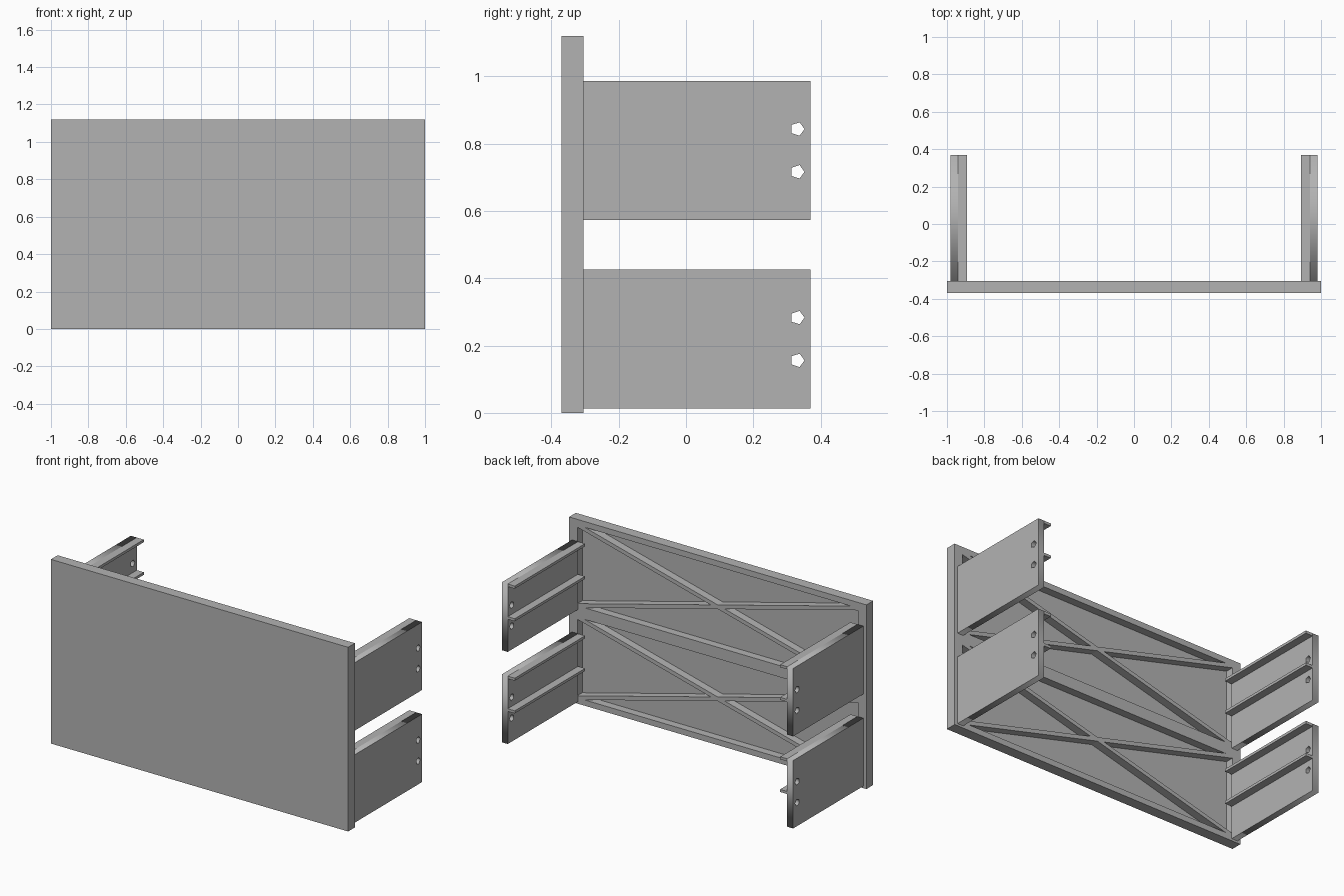
import bpy
from math import atan2, cos, hypot, pi, sin
from mathutils import Matrix

if "Cube" in bpy.data.objects:
    bpy.data.objects.remove(bpy.data.objects["Cube"], do_unlink=True)

# Overall sizes
HEIGHT, FRONT, BACK, REAR = 1.12, -0.37, -0.305, 0.37
SHEET = 0.017            # thickness of the front sheet
RIM_X, RIM_Z = 0.055, 0.035
HALF = HEIGHT / 2        # one bay for each drawer level
BRACE = 0.024
PLATE_IN, PLATE_OUT, FLANGE_IN = 0.94, 0.98, 0.893
PLATE_H, FLANGE_T = 0.413, 0.016
HOLE_Y, HOLE_R = 0.331, 0.021

grey = bpy.data.materials.new("plain_grey")
grey.use_nodes = True
grey.diffuse_color = (0.45, 0.45, 0.45, 1)
grey.node_tree.nodes["Principled BSDF"].inputs["Base Color"].default_value = grey.diffuse_color


def box(name, x, y, z):
    """Axis-aligned box from (low, high) ranges."""
    bpy.ops.mesh.primitive_cube_add(size=1)
    ob = bpy.context.object
    ob.name = name
    spans = (x, y, z)
    ob.data.transform(Matrix.Diagonal([hi - lo for lo, hi in spans] + [1]))
    ob.location = [(lo + hi) / 2 for lo, hi in spans]
    ob.data.materials.append(grey)
    return ob


def plate_mesh():
    """Side plate outline with two five-sided holes, extruded in thickness."""
    curve = bpy.data.curves.new("plate_outline", "CURVE")
    curve.dimensions = "2D"
    curve.fill_mode = "BOTH"
    curve.extrude = (PLATE_OUT - PLATE_IN) / 2
    loops = [[(BACK, 0), (REAR, 0), (REAR, PLATE_H), (BACK, PLATE_H)]]
    for z in (0.143, 0.27):
        loops.append([(HOLE_Y + HOLE_R * cos(2 * pi * i / 5),
                       z + HOLE_R * sin(2 * pi * i / 5)) for i in range(5)])
    for loop in loops:
        spline = curve.splines.new("POLY")
        spline.points.add(len(loop) - 1)
        for point, (u, v) in zip(spline.points, loop):
            point.co = (u, v, 0, 1)
        spline.use_cyclic_u = True
    helper = bpy.data.objects.new("plate_helper", curve)
    bpy.context.collection.objects.link(helper)
    graph = bpy.context.evaluated_depsgraph_get()
    mesh = bpy.data.meshes.new_from_object(helper.evaluated_get(graph))
    bpy.data.objects.remove(helper, do_unlink=True)
    mesh.materials.clear()
    mesh.materials.append(grey)
    return mesh


# Front panel: thin sheet with a raised rim and divider behind it
inner = FRONT + SHEET
box("front_sheet", (-1, 1), (FRONT, inner), (0, HEIGHT))
box("bottom_rim", (-1, 1), (inner, BACK), (0, RIM_Z))
box("middle_divider", (-1, 1), (inner, BACK), (HALF - RIM_Z, HALF + RIM_Z))
box("top_rim", (-1, 1), (inner, BACK), (HEIGHT - RIM_Z, HEIGHT))

plate = plate_mesh()
for level, base in (("lower", 0), ("upper", HALF)):
    # Crossed braces in the recess, corner to corner
    w, h = 2 * (1 - RIM_X), HALF - 2 * RIM_Z
    for lean, sign in (("rising", -1), ("falling", 1)):
        brace = box(f"{level}_{lean}_brace", (-hypot(w, h) / 2, hypot(w, h) / 2),
                    (inner, BACK), (-BRACE / 2, BRACE / 2))
        brace.location.z = base + HALF / 2
        brace.rotation_euler.y = sign * atan2(h, w)

    for side, s in (("left", 1), ("right", -1)):
        def span(a, b):
            return tuple(sorted((s * a, s * b)))

        # Recess end wall
        box(f"{level}_{side}_end_rim", span(1 - RIM_X, 1), (inner, BACK),
            (base + RIM_Z, base + HALF - RIM_Z))

        # Side plate with holes
        z0 = base + 0.013
        ob = bpy.data.objects.new(f"{level}_{side}_side_plate", plate)
        bpy.context.collection.objects.link(ob)
        ob.rotation_euler = (pi / 2, 0, pi / 2)
        ob.location = (s * (PLATE_IN + PLATE_OUT) / 2, 0, z0)

        # Inward runner flanges at the top and at mid height
        for part, top in (("top", PLATE_H), ("middle", (PLATE_H + FLANGE_T) / 2)):
            box(f"{level}_{side}_{part}_flange", span(FLANGE_IN, PLATE_IN),
                (BACK, REAR), (z0 + top - FLANGE_T, z0 + top))
